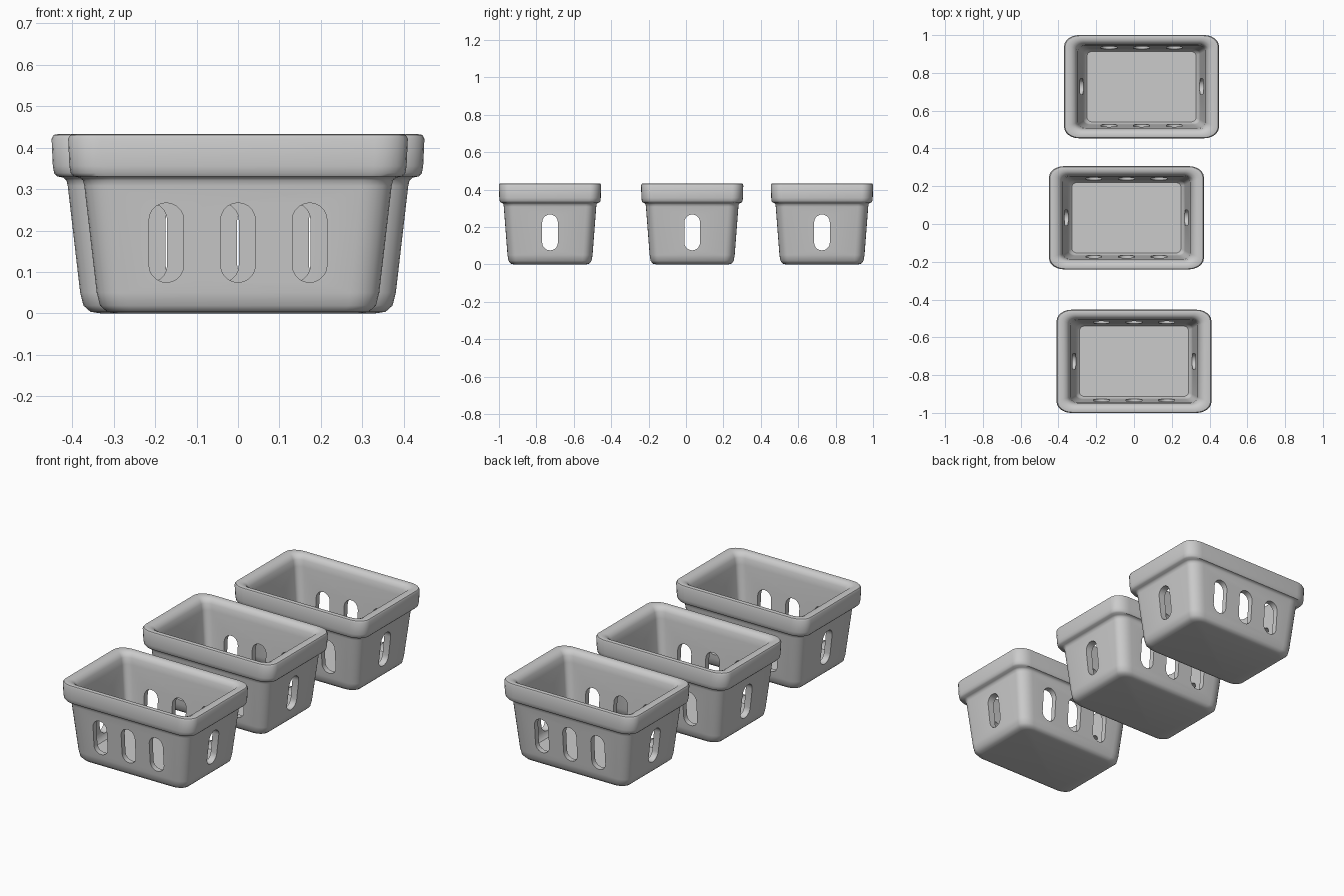
import bpy, bmesh, math
from mathutils import Matrix, Vector

if "Cube" in bpy.data.objects:
    bpy.data.objects.remove(bpy.data.objects["Cube"])

# Wall section: half width, height, x/y ratio, corner radius (outside, over rim, inside)
SECTION = [
    (0.290, 0.000, 1.5, 0.050), (0.316, 0.004, 1.5, 0.060), (0.333, 0.019, 1.5, 0.066),
    (0.341, 0.050, 1.5, 0.070), (0.371, 0.308, 1.5, 0.074), (0.374, 0.321, 1.5, 0.075),
    (0.382, 0.328, 1.5, 0.076), (0.397, 0.331, 1.5, 0.078), (0.404, 0.339, 1.5, 0.080),
    (0.407, 0.356, 1.5, 0.080), (0.410, 0.422, 1.5, 0.080), (0.405, 0.431, 1.5, 0.078),
    (0.394, 0.433, 1.5, 0.074), (0.374, 0.431, 1.52, 0.060), (0.356, 0.423, 1.53, 0.050),
    (0.344, 0.405, 1.54, 0.042), (0.337, 0.370, 1.54, 0.040), (0.309, 0.085, 1.54, 0.036),
    (0.303, 0.062, 1.54, 0.034), (0.288, 0.048, 1.54, 0.030),
]
CORNER = 6


def ring(bm, hx, z, ratio, r):
    """Rounded rectangle loop of vertices."""
    hy, ry = hx / ratio, r / 1.35
    verts = []
    for q, (sx, sy) in enumerate([(1, 1), (-1, 1), (-1, -1), (1, -1)]):
        for i in range(CORNER + 1):
            a = (q + i / CORNER) * math.pi / 2
            verts.append(bm.verts.new((sx * (hx - r) + r * math.cos(a),
                                       sy * (hy - ry) + ry * math.sin(a), z)))
    return verts


def make_object(name, bm):
    bmesh.ops.recalc_face_normals(bm, faces=bm.faces)
    mesh = bpy.data.meshes.new(name)
    bm.to_mesh(mesh)
    bm.free()
    obj = bpy.data.objects.new(name, mesh)
    bpy.context.collection.objects.link(obj)
    return obj


def slot(bm, offset, angle, side, near, far):
    """Upright stadium prism through one wall."""
    r, zmid, half = 0.042, 0.171, 0.054
    outline = []
    for k in range(2):
        for i in range(11):
            a = math.pi * (k + i / 10)
            outline.append((offset + r * math.cos(a),
                            zmid + (half if k == 0 else -half) + r * math.sin(a)))
    rot = Matrix.Rotation(angle, 3, 'Z')
    loops = [[bm.verts.new(rot @ Vector((x, side * d, z))) for x, z in outline]
             for d in (near, far)]
    n = len(outline)
    for i in range(n):
        j = (i + 1) % n
        bm.faces.new((loops[0][i], loops[0][j], loops[1][j], loops[1][i]))
    bm.faces.new(loops[0])
    bm.faces.new(loops[1])


# Basket shell
bm = bmesh.new()
rings = [ring(bm, *s) for s in SECTION]
for a, b in zip(rings, rings[1:]):
    for i in range(len(a)):
        j = (i + 1) % len(a)
        bm.faces.new((a[i], a[j], b[j], b[i]))
bm.faces.new(rings[0])
bm.faces.new(rings[-1])
basket = make_object("basket_front", bm)

# Slot cutters: three per long wall, one per end
bm = bmesh.new()
for side in (-1, 1):
    for x in (-0.173, 0, 0.173):
        slot(bm, x, 0, side, 0.15, 0.30)
    slot(bm, 0, math.pi / 2, side, 0.26, 0.42)
cutter = make_object("slot_cutter", bm)
cutter.hide_render = True

mod = basket.modifiers.new("slots", 'BOOLEAN')
mod.operation = 'DIFFERENCE'
mod.solver = 'EXACT'
mod.object = cutter
bpy.context.view_layer.objects.active = basket
basket.select_set(True)
cutter.select_set(False)
bpy.ops.object.modifier_apply(modifier=mod.name)
bpy.data.objects.remove(cutter)
bpy.ops.object.shade_smooth_by_angle(angle=math.radians(40))

# Three baskets in a staggered row
basket.location = (0, -0.727, 0)
for name, x, y in (("basket_middle", -0.04, 0.033), ("basket_back", 0.04, 0.727)):
    copy = basket.copy()
    copy.name = name
    copy.location = (x, y, 0)
    bpy.context.collection.objects.link(copy)
